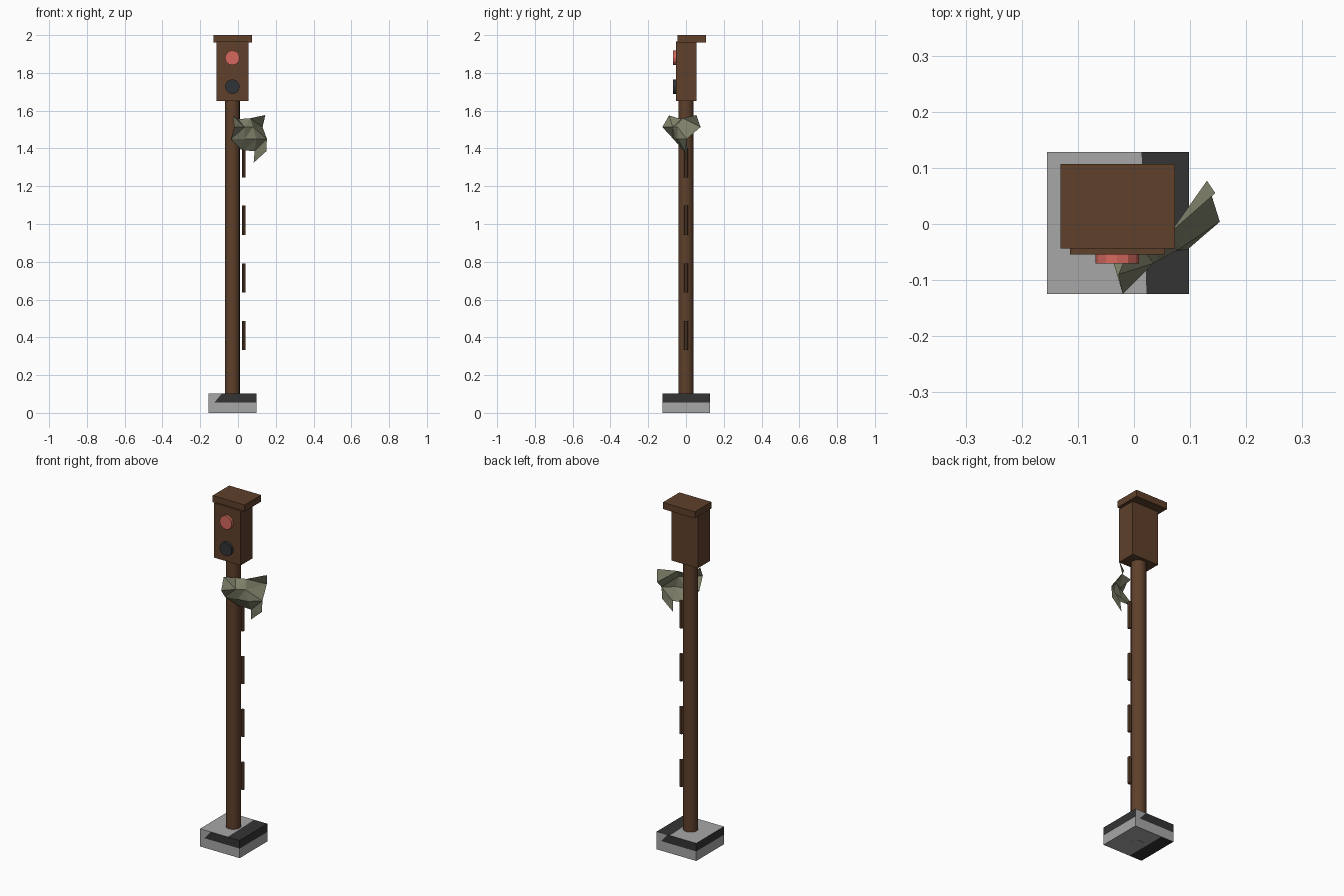
import bpy, bmesh
from mathutils import Vector

cube = bpy.data.objects.get("Cube")
if cube:
    bpy.data.objects.remove(cube, do_unlink=True)


def material(name, rgb):
    m = bpy.data.materials.new(name)
    m.use_nodes = True
    m.diffuse_color = (*rgb, 1)
    m.node_tree.nodes["Principled BSDF"].inputs["Base Color"].default_value = (*rgb, 1)
    return m


brown = material("rust_brown", (0.112, 0.051, 0.024))
grey = material("concrete_grey", (0.39, 0.39, 0.39))
dark = material("charcoal", (0.034, 0.034, 0.034))
red = material("signal_red", (0.66, 0.14, 0.11))
unlit = material("unlit_lamp", (0.03, 0.034, 0.037))
olive = material("olive_cloth", (0.21, 0.215, 0.14))


def finish(name, bm, *mats):
    me = bpy.data.meshes.new(name)
    bm.to_mesh(me)
    bm.free()
    ob = bpy.data.objects.new(name, me)
    bpy.context.collection.objects.link(ob)
    for m in mats:
        me.materials.append(m)
    return ob


def box_mesh(lo, hi):
    bm = bmesh.new()
    bmesh.ops.create_cube(bm, size=1)
    lo, hi = Vector(lo), Vector(hi)
    bmesh.ops.scale(bm, vec=hi - lo, verts=bm.verts)
    bmesh.ops.translate(bm, vec=(lo + hi) / 2, verts=bm.verts)
    return bm


def cylinder(name, start, end, radius, sides, mat, smooth=False):
    start, end = Vector(start), Vector(end)
    axis = end - start
    bm = bmesh.new()
    bmesh.ops.create_cone(bm, cap_ends=True, segments=sides, radius1=radius,
                          radius2=radius, depth=axis.length)
    turn = Vector((0, 0, 1)).rotation_difference(axis).to_matrix()
    bmesh.ops.rotate(bm, matrix=turn, verts=bm.verts)
    bmesh.ops.translate(bm, vec=(start + end) / 2, verts=bm.verts)
    ob = finish(name, bm, mat)
    if smooth:
        bpy.ops.object.select_all(action='DESELECT')
        ob.select_set(True)
        bpy.context.view_layer.objects.active = ob
        bpy.ops.object.shade_smooth_by_angle()
    return ob


# Concrete base, cut so that the dark paint follows clean edges
MID, BAND = -0.0285, 0.055
bm = box_mesh((-0.155, -0.125, 0), (0.098, 0.128, 0.102))
cuts = [((0, 0, BAND), (0, 0, 1)),
        ((0.018, 0, 0), (1, 0.035, 0)),
        ((-0.075, 0, 0), (1, 0, 0)),
        ((-0.125, 0, BAND), (1, 0, -0.84)),
        ((0.068, 0, BAND), (1, 0, 0.84))]
for point, normal in cuts:
    bmesh.ops.bisect_plane(bm, geom=bm.verts[:] + bm.edges[:] + bm.faces[:],
                           plane_co=point, plane_no=normal)
bm.normal_update()
for f in bm.faces:
    c, n = f.calc_center_median(), f.normal
    if n.z > 0.5:
        painted = c.x + 0.035 * c.y > 0.018
    elif n.z < -0.5:
        painted = c.x < -0.075
    else:
        # The paint on the front and back starts at a slanted edge
        side = c.x - MID if n.y < -0.5 else MID - c.x
        painted = c.z > BAND and (abs(n.x) > 0.5 or
                                  side > -0.0965 + 0.84 * (c.z - BAND))
    f.material_index = int(painted)
bmesh.ops.dissolve_limit(bm, angle_limit=0.01, verts=bm.verts, edges=bm.edges,
                         delimit={'MATERIAL'})
finish("base", bm, grey, dark)

# Pole, signal housing and its roof
cylinder("pole", (-0.03, 0, 0), (-0.03, 0, 1.66), 0.04, 16, brown, True)
finish("housing", box_mesh((-0.114, -0.054, 1.65), (0.055, 0.055, 1.965)), brown)
finish("roof", box_mesh((-0.131, -0.044, 1.962), (0.073, 0.107, 2.0)), brown)

# Signal lamps
for name, z, mat in (("upper_lamp", 1.88, red), ("lower_lamp", 1.727, unlit)):
    cylinder(name, (-0.03, -0.05, z), (-0.03, -0.07, z), 0.039, 12, mat)

# Short upright bars beside the pole
for i in range(4):
    z = 0.332 + i * 0.305
    cylinder(f"side_bar_{i + 1}", (0.03, 0, z), (0.03, 0, z + 0.155), 0.01, 8, brown)

# Torn cloth, folded around the pole in rows from top to bottom
rows = [
    [(-0.028, -0.09, 1.575), (0.0, -0.025, 1.555), (0.065, -0.015, 1.56), (0.145, 0.055, 1.577)],
    [(-0.02, -0.125, 1.513), (0.035, -0.07, 1.513), (0.08, -0.045, 1.513), (0.13, 0.077, 1.513)],
    [(-0.037, -0.067, 1.45), (0.035, -0.055, 1.45), (0.096, -0.045, 1.45), (0.153, 0.004, 1.45)],
    [(0.015, -0.02, 1.395), (0.035, -0.01, 1.39), (0.088, -0.005, 1.385), (0.15, 0.004, 1.385)],
]
bm = bmesh.new()
grid = [[bm.verts.new(p) for p in row] for row in rows]
for a, b in zip(grid, grid[1:]):
    for i in range(3):
        bm.faces.new((a[i], b[i], b[i + 1], a[i + 1]))
tip = bm.verts.new((0.083, 0, 1.325))
bm.faces.new((grid[3][2], tip, grid[3][3]))
bmesh.ops.triangulate(bm, faces=bm.faces)
finish("torn_cloth", bm, olive)
